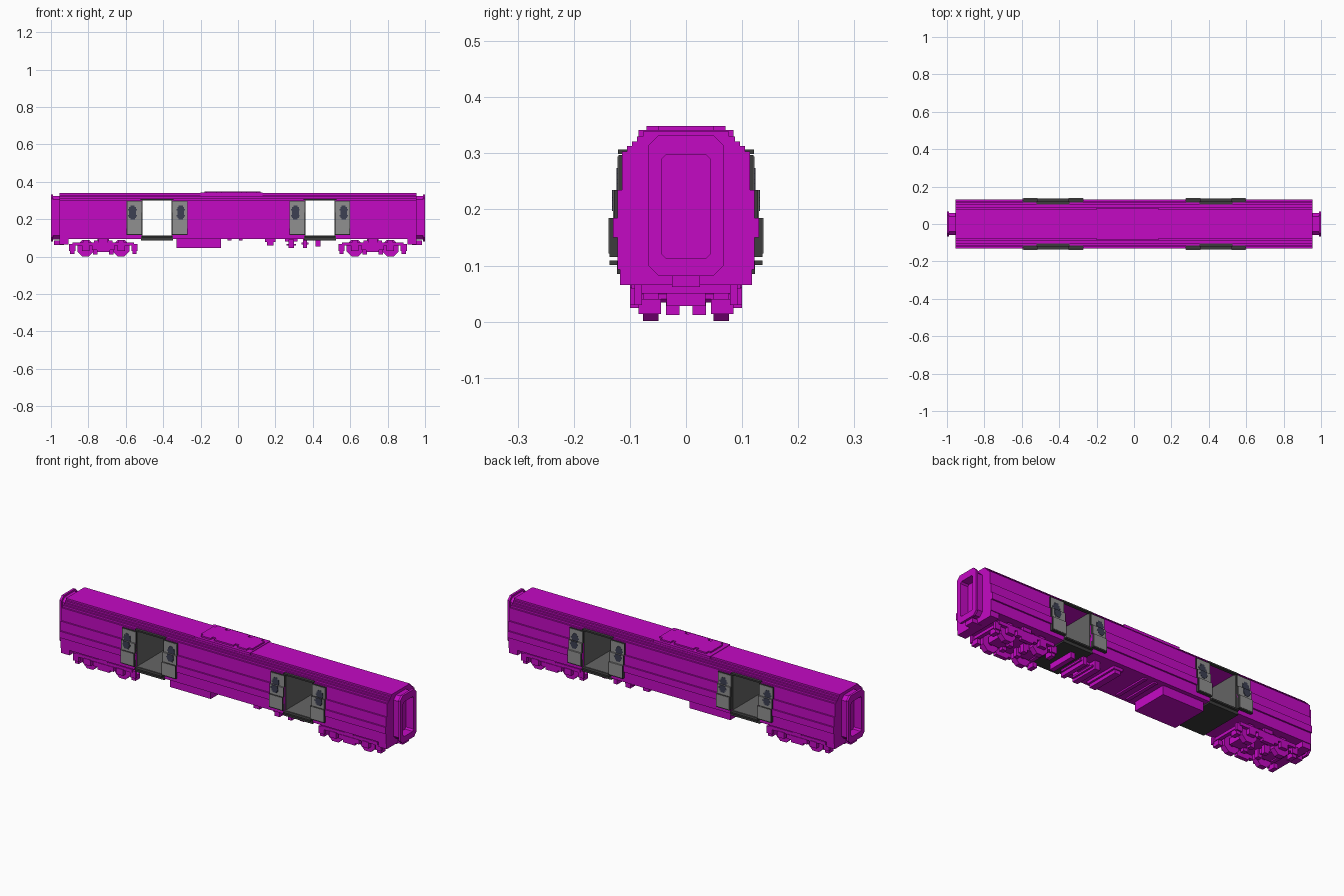
import bpy, bmesh, math
from mathutils import Matrix, Vector

if "Cube" in bpy.data.objects:
    bpy.data.objects.remove(bpy.data.objects["Cube"], do_unlink=True)


def material(name, rgb):
    m = bpy.data.materials.new(name)
    m.use_nodes = True
    m.diffuse_color = (*rgb, 1)
    bsdf = m.node_tree.nodes["Principled BSDF"]
    bsdf.inputs["Base Color"].default_value = (*rgb, 1)
    bsdf.inputs["Roughness"].default_value = 0.8
    return m


PURPLE = material("purple", (0.55, 0.003, 0.55))
DARK = material("dark_grey", (0.045, 0.045, 0.045))
LINING = material("lining_grey", (0.13, 0.13, 0.13))
GREY = material("door_grey", (0.28, 0.28, 0.28))
SLATE = material("slate_glass", (0.045, 0.05, 0.085))


def finish(name, bm, mat):
    bmesh.ops.recalc_face_normals(bm, faces=bm.faces[:])
    me = bpy.data.meshes.new(name)
    bm.to_mesh(me)
    bm.free()
    me.materials.append(mat)
    ob = bpy.data.objects.new(name, me)
    bpy.context.scene.collection.objects.link(ob)
    return ob


def boxes(name, mat, specs):
    """One object from boxes given as (x0, x1, y0, y1, z0, z1)."""
    bm = bmesh.new()
    for x0, x1, y0, y1, z0, z1 in specs:
        mid = Vector((x0 + x1, y0 + y1, z0 + z1)) / 2
        size = (abs(x1 - x0), abs(y1 - y0), abs(z1 - z0), 1)
        bmesh.ops.create_cube(bm, size=1, matrix=Matrix.Translation(mid) @ Matrix.Diagonal(size))
    return finish(name, bm, mat)


def prism(name, mat, half, x0, x1):
    """Extrude a half section (y, z), mirrored across y, along x."""
    pts = half + [(-y, z) for y, z in reversed(half)]
    bm = bmesh.new()
    face = bm.faces.new([bm.verts.new((x0, y, z)) for y, z in pts])
    ext = bmesh.ops.extrude_face_region(bm, geom=[face], use_keep_orig=True)
    moved = [v for v in ext["geom"] if isinstance(v, bmesh.types.BMVert)]
    bmesh.ops.translate(bm, verts=moved, vec=(x1 - x0, 0, 0))
    return finish(name, bm, mat)


def octagon(w, z0, z1, c):
    half = [(w - c, z0), (w, z0 + c), (w, z1 - c), (w - c, z1)]
    return half + [(-y, z) for y, z in reversed(half)]


def ring(name, mat, outer, inner, x0, x1):
    """Hollow frame along x between two octagons."""
    bm = bmesh.new()
    loops = [[bm.verts.new((x, y, z)) for y, z in sec]
             for sec, x in ((outer, x0), (outer, x1), (inner, x1), (inner, x0))]
    for a in range(4):
        p, q = loops[a], loops[(a + 1) % 4]
        for i in range(8):
            j = (i + 1) % 8
            bm.faces.new((p[i], p[j], q[j], q[i]))
    return finish(name, bm, mat)


def wheels(name, mat, specs):
    """Eight-sided discs, (x, y, z, radius, width), axis along y."""
    bm = bmesh.new()
    for x, y, z, r, w in specs:
        mat4 = (Matrix.Translation((x, y, z)) @ Matrix.Rotation(math.pi / 2, 4, "X")
                @ Matrix.Rotation(math.pi / 8, 4, "Z"))
        bmesh.ops.create_cone(bm, cap_ends=True, segments=8, radius1=r, radius2=r,
                              depth=w, matrix=mat4)
    return finish(name, bm, mat)


# Body shell: stepped section, left out at the two doorways
roof = [(.105, .303), (.105, .313), (.096, .313), (.096, .321), (.087, .321),
        (.087, .330), (.077, .330), (.077, .339)]
shell = [(.122, .093), (.122, .15), (.13, .15), (.13, .185), (.122, .185),
         (.122, .235), (.114, .235), (.114, .303)] + roof
BAYS = [("right", -.513, -.353), ("left", .358, .518)]
prism("body_right", PURPLE, shell, -.955, -.513)
prism("body_middle", PURPLE, shell, -.353, .358)
prism("body_left", PURPLE, shell, .518, .955)

# Steps of the body side: z range and outer face
STEPS = [(.107, .185, .130), (.185, .235, .122), (.235, .303, .114)]
for side, a, b in BAYS:
    prism("doorway_roof_" + side, PURPLE, roof, a, b)
    boxes("doorway_sill_" + side, DARK, [
        (a - .006, b + .006, -.123, .123, .085, .109),
        (a, b, -.136, .136, .101, .109)])
    boxes("doorway_lintel_" + side, DARK, [
        (a - .008, b + .008, s * .104, s * .121, .299, .307) for s in (-1, 1)])
    boxes("doorway_lining_" + side, LINING, [
        (a, b, -.118, .118, .109, .112),
        (a - .001, a + .003, -.113, .113, .11, .303),
        (b - .003, b + .001, -.113, .113, .11, .303)])
    frames, panels, panes = [], [], []
    for s in (-1, 1):
        for p0, p1 in ((a - .082, a), (b, b + .082)):
            mid = (p0 + p1) / 2
            for z0, z1, y in STEPS:
                lo, hi = max(z0, .115), min(z1, .297)
                frames.append((p0, p1, s * .1, s * (y + .0065), lo, hi))
                panels.append((p0 + .003, p1 - .003, s * .1, s * (y + .008),
                               max(lo, .121), min(hi, .294)))
            # Window with stepped outline, split at the body step
            off = -.01 if p0 < a else .006
            for w, z0, z1, y in ((.012, .197, .205, .122), (.018, .205, .235, .122),
                                 (.018, .235, .264, .114), (.011, .264, .274, .114),
                                 (.023, .215, .222, .122), (.023, .246, .253, .114)):
                panes.append((mid + off - w, mid + off + w, s * (y + .004),
                              s * (y + .0095), z0, z1))
    boxes("door_frames_" + side, DARK, frames)
    boxes("door_panels_" + side, GREY, panels)
    boxes("door_windows_" + side, SLATE, panes)

# Roof hatch with notched edges
hatch = [(-.2, .13, -.085, .085, .325, .3415), (-.18, .12, -.05, .05, .34, .349)]
for s in (-1, 1):
    for x0, x1 in ((-.168, -.112), (-.092, .022), (.042, .1)):
        hatch.append((x0, x1, s * .045, s * .07, .34, .349))
boxes("roof_hatch", PURPLE, hatch)

# Gangways and end beams
hole = octagon(.044, .113, .297, .008)
for s, side in ((-1, "right"), (1, "left")):
    ring("gangway_" + side, PURPLE, octagon(.060, .092, .324, .02), hole, s * .953, s * .99)
    ring("gangway_flange_" + side, PURPLE, octagon(.068, .081, .333, .02), hole, s * .988, s * 1.0)
    boxes("end_beam_" + side, PURPLE, [
        (s * .906, s * .955, -.118, .118, .065, .095),
        (s * .93, s * .985, -.025, .025, .062, .085)])

# Underfloor equipment
boxes("equipment_box", PURPLE, [(-.33, -.09, -.1, .1, .045, .095)])
boxes("underfloor_fittings", PURPLE, [
    (-.055, -.035, -.1, .1, .085, .095), (.005, .025, -.1, .1, .085, .095),
    (.145, .2, -.095, .095, .078, .095), (.155, .19, -.09, .09, .06, .08),
    (.252, .318, -.04, .04, .08, .095), (.27, .3, -.08, .08, .045, .09),
    (.258, .31, -.07, .07, .058, .068),
    (.348, .37, -.08, .08, .045, .095), (.34, .378, -.07, .07, .065, .075),
    (.415, .44, -.075, .075, .055, .088)])

# Bogies
for s, side in ((-1, "right"), (1, "left")):
    c = s * .72
    wheels("wheels_" + side, PURPLE, [
        (c + dx, q * .063, .045, .0475, .028) for dx in (-.095, .095) for q in (-1, 1)])
    wheels("axles_" + side, PURPLE, [(c + dx, 0, .045, .012, .18) for dx in (-.095, .095)])
    parts = [(c - .05, c + .05, -.09, .09, .055, .085),
             (c - .03, c + .03, -.05, .05, .08, .1)]
    for q in (-1, 1):
        # Side frame, springs, axle boxes and brake gear
        parts += [(c - .165, c + .165, q * .08, q * .097, .058, .076),
                  (c - .06, c + .06, q * .08, q * .1, .036, .06),
                  (c - .035, c + .035, q * .08, q * .1, .024, .04),
                  (c - .025, c + .025, q * .08, q * .1, .074, .094)]
        for e in (-1, 1):
            parts += [(c + e * .075, c + e * .115, q * .08, q * .1, .03, .062),
                      (c + e * .15, c + e * .183, q * .078, q * .092, .03, .068),
                      (c + e * .155, c + e * .178, q * .045, q * .085, .014, .04),
                      (c + e * .03, c + e * .055, q * .012, q * .036, .012, .06),
                      (c + e * .08, c + e * .11, q * .078, q * .092, .074, .088)]
    for e in (-1, 1):
        parts += [(c + e * .15, c + e * .17, -.085, .085, .05, .066),
                  (c + e * .04, c + e * .12, -.035, .035, .028, .062)]
    boxes("bogie_frame_" + side, PURPLE, parts)
